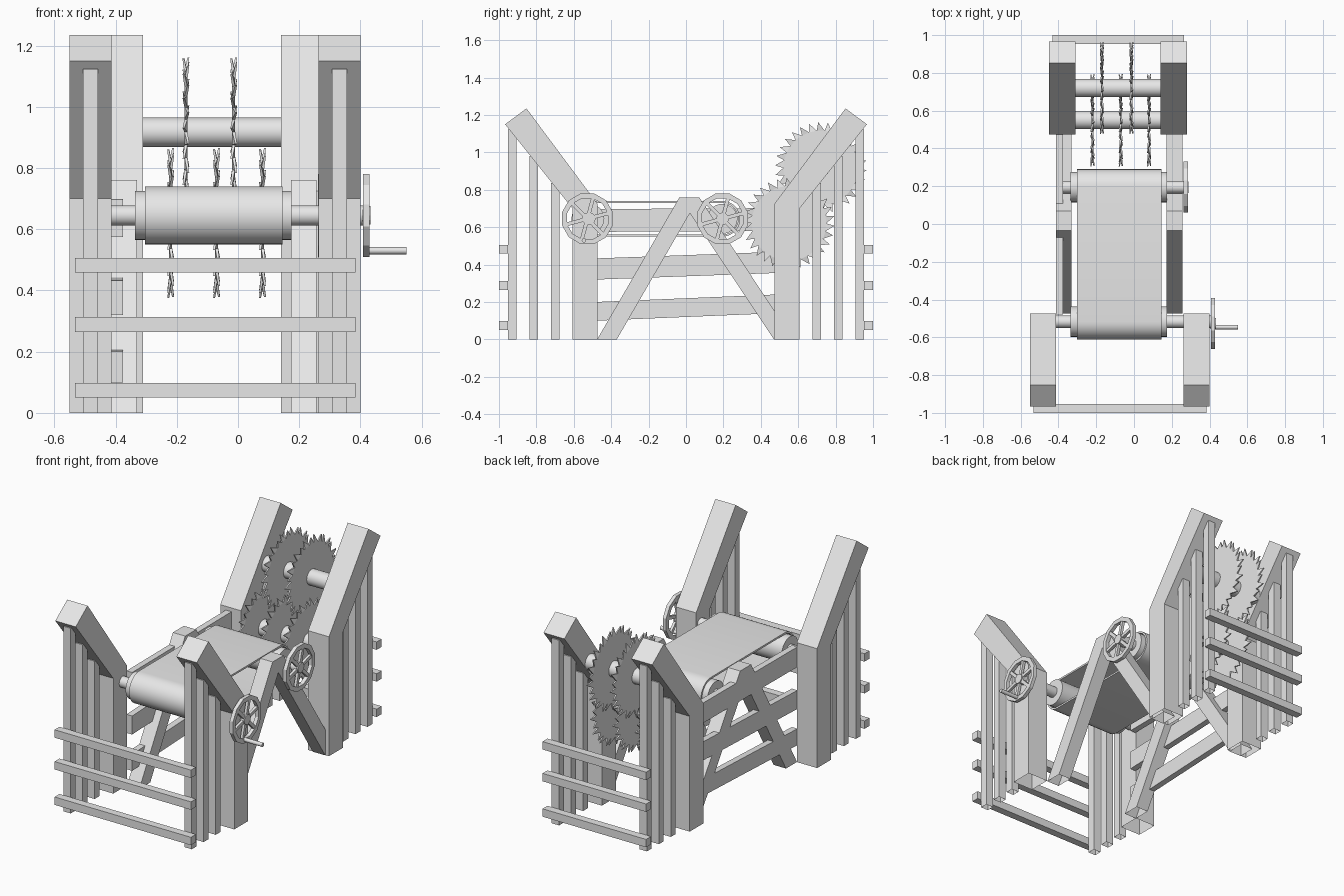
import bpy, bmesh, math
from mathutils import Vector

cube = bpy.data.objects.get("Cube")
if cube:
    bpy.data.objects.remove(cube, do_unlink=True)

grey = bpy.data.materials.new("plain grey")
grey.use_nodes = True
grey.diffuse_color = (0.8, 0.8, 0.8, 1)
grey.node_tree.nodes["Principled BSDF"].inputs["Base Color"].default_value = (0.8, 0.8, 0.8, 1)


def finish(name, bm, smooth=False):
    bmesh.ops.recalc_face_normals(bm, faces=bm.faces)
    mesh = bpy.data.meshes.new(name)
    bm.to_mesh(mesh)
    bm.free()
    mesh.materials.append(grey)
    obj = bpy.data.objects.new(name, mesh)
    bpy.context.collection.objects.link(obj)
    if smooth:
        bpy.ops.object.select_all(action='DESELECT')
        obj.select_set(True)
        bpy.context.view_layer.objects.active = obj
        bpy.ops.object.shade_smooth_by_angle(angle=math.radians(35))
    return obj


def add_prism(bm, profile, x0, x1, open_bottom=False):
    """Extrude a (y, z) profile from x0 to x1."""
    a = [bm.verts.new((x0, y, z)) for y, z in profile]
    b = [bm.verts.new((x1, y, z)) for y, z in profile]
    bm.faces.new(a)
    bm.faces.new(b)
    n = len(profile)
    for i in range(n):
        j = (i + 1) % n
        if open_bottom and profile[i][1] == 0 and profile[j][1] == 0:
            continue
        bm.faces.new((a[i], a[j], b[j], b[i]))


def prism(name, profile, x0, x1, open_bottom=False, smooth=False):
    bm = bmesh.new()
    add_prism(bm, profile, x0, x1, open_bottom)
    return finish(name, bm, smooth)


def box(name, x0, x1, y0, y1, z0, z1, open_bottom=False):
    return prism(name, [(y0, z0), (y1, z0), (y1, z1), (y0, z1)], x0, x1, open_bottom)


def circle(y, z, r, n, start=0.0):
    return [(y + r * math.cos(start + math.tau * i / n),
             z + r * math.sin(start + math.tau * i / n)) for i in range(n)]


def rod(name, y, z, r, x0, x1, n=32):
    return prism(name, circle(y, z, r, n), x0, x1, smooth=True)


def add_loop(bm, outer, inner, x0, x1):
    """Closed band between two matching (y, z) outlines."""
    rings = [[bm.verts.new((x, y, z)) for y, z in pts]
             for x, pts in ((x0, outer), (x1, outer), (x1, inner), (x0, inner))]
    n = len(outer)
    for k in range(4):
        p, q = rings[k], rings[(k + 1) % 4]
        for i in range(n):
            j = (i + 1) % n
            bm.faces.new((p[i], p[j], q[j], q[i]))


# Bent corner posts with the slats that hang below their arms
ends = {"front": (-1, ((-0.55, -0.413), (0.263, 0.40))),
        "back": (1, ((-0.45, -0.31), (0.14, 0.28)))}
post = [(0.473, 0), (0.607, 0), (0.607, 0.70), (0.967, 1.15), (0.853, 1.235), (0.473, 0.725)]
for end, (s, spans) in ends.items():
    for side, (x0, x1) in zip(("right", "left"), spans):
        prism(f"{end}_{side}_post", [(s * y, z) for y, z in post], x0, x1, True)
        mid = (x0 + x1) / 2
        for k, y in enumerate((0.70, 0.815, 0.93)):
            top = 0.70 + (y - 0.607) * 1.25 + 0.02
            box(f"{end}_{side}_slat_{k + 1}", mid - 0.025, mid + 0.025,
                s * y - 0.023, s * y + 0.023, 0, top, True)
    # Cross rails over the slats
    for k, z in enumerate((0.05, 0.265, 0.458)):
        y0, y1 = sorted((s * 0.953, s * 1.0))
        box(f"{end}_rail_{k + 1}", spans[0][0] + 0.018, spans[1][1] - 0.016, y0, y1, z, z + 0.048)

# Crossed legs that carry the belt
for side, x0, x1 in (("right", -0.413, -0.33), ("left", 0.173, 0.257)):
    prism(f"{side}_leg_front", [(-0.475, 0), (-0.37, 0), (0.07, 0.76), (-0.035, 0.76)], x0, x1, True)
    prism(f"{side}_leg_back", [(0.47, 0), (0.575, 0), (0.07, 0.76), (-0.035, 0.76)], x0, x1, True)

# Slightly tilted boards along the closed side
for k, (za, zb, h) in enumerate(((0.10, 0.14, 0.10), (0.32, 0.355, 0.113), (0.575, 0.58, 0.122))):
    prism(f"side_board_{k + 1}", [(-0.48, za), (0.48, zb), (0.48, zb + h), (-0.48, za + h)],
          -0.413, -0.375)

# Rollers, axles and the belt around them
YF, YB, ZR = -0.517, 0.195, 0.645
for end, y, xe in (("front", YF, 0.425), ("back", YB, 0.28)):
    rod(f"{end}_roller", y, ZR, 0.08, -0.337, 0.175)
    rod(f"{end}_axle", y, ZR, 0.033, -0.413, xe, 20)


def stadium(r):
    pts = []
    for y, start in ((YB, -90), (YF, 90)):
        for i in range(17):
            t = math.radians(start + 180 * i / 16)
            pts.append((y + r * math.cos(t), ZR + r * math.sin(t)))
    return pts


bm = bmesh.new()
add_loop(bm, stadium(0.095), stadium(0.084), -0.303, 0.145)
finish("belt", bm, True)


# Spoked wheels and the crank handle
def wheel(name, y, x0, x1):
    bm = bmesh.new()
    add_loop(bm, circle(y, ZR, 0.14, 12, 0.26), circle(y, ZR, 0.113, 12, 0.26), x0, x1)
    add_prism(bm, circle(y, ZR, 0.03, 12), x0 - 0.003, x1 + 0.003)
    for k in range(6):
        t = math.tau * k / 6 + 0.26
        d, p = Vector((math.cos(t), math.sin(t))), Vector((-math.sin(t), math.cos(t)))
        c = Vector((y, ZR))
        pts = [c + d * a + p * b for a, b in
               ((0.02, -0.01), (0.116, -0.01), (0.116, 0.01), (0.02, 0.01))]
        add_prism(bm, [tuple(q) for q in pts], x0 + 0.003, x1 - 0.003)
    finish(name, bm)


wheel("front_wheel", -0.527, 0.408, 0.43)
wheel("back_wheel", 0.195, 0.262, 0.285)
rod("crank_handle", -0.546, 0.53, 0.012, 0.415, 0.55, 12)


# Toothed blades with teeth set alternately to either side
def blade(name, x, y, z, root=0.2, tip=0.245, n=30, half=0.005):
    bm = bmesh.new()
    lo, hi = ([bm.verts.new((x + s * half, py, pz)) for py, pz in circle(y, z, root, n)]
              for s in (-1, 1))
    bm.faces.new(lo)
    bm.faces.new(hi)
    for i in range(n):
        j = (i + 1) % n
        t = math.tau * (i + 0.75) / n
        shift = 0.008 if i % 2 else -0.008
        a, b = (bm.verts.new((x + shift + s * 0.003, y + tip * math.cos(t), z + tip * math.sin(t)))
                for s in (-1, 1))
        bm.faces.new((lo[i], lo[j], a))
        bm.faces.new((hi[i], hi[j], b))
        bm.faces.new((lo[i], hi[i], b, a))
        bm.faces.new((lo[j], hi[j], b, a))
    finish(name, bm)


for level, y, z, xs in (("upper", 0.72, 0.917, (-0.17, -0.014)),
                        ("lower", 0.55, 0.62, (-0.22, -0.07, 0.08))):
    rod(f"{level}_blade_shaft", y, z, 0.048, -0.32, 0.15)
    for k, x in enumerate(xs):
        blade(f"{level}_blade_{k + 1}", x, y, z)
